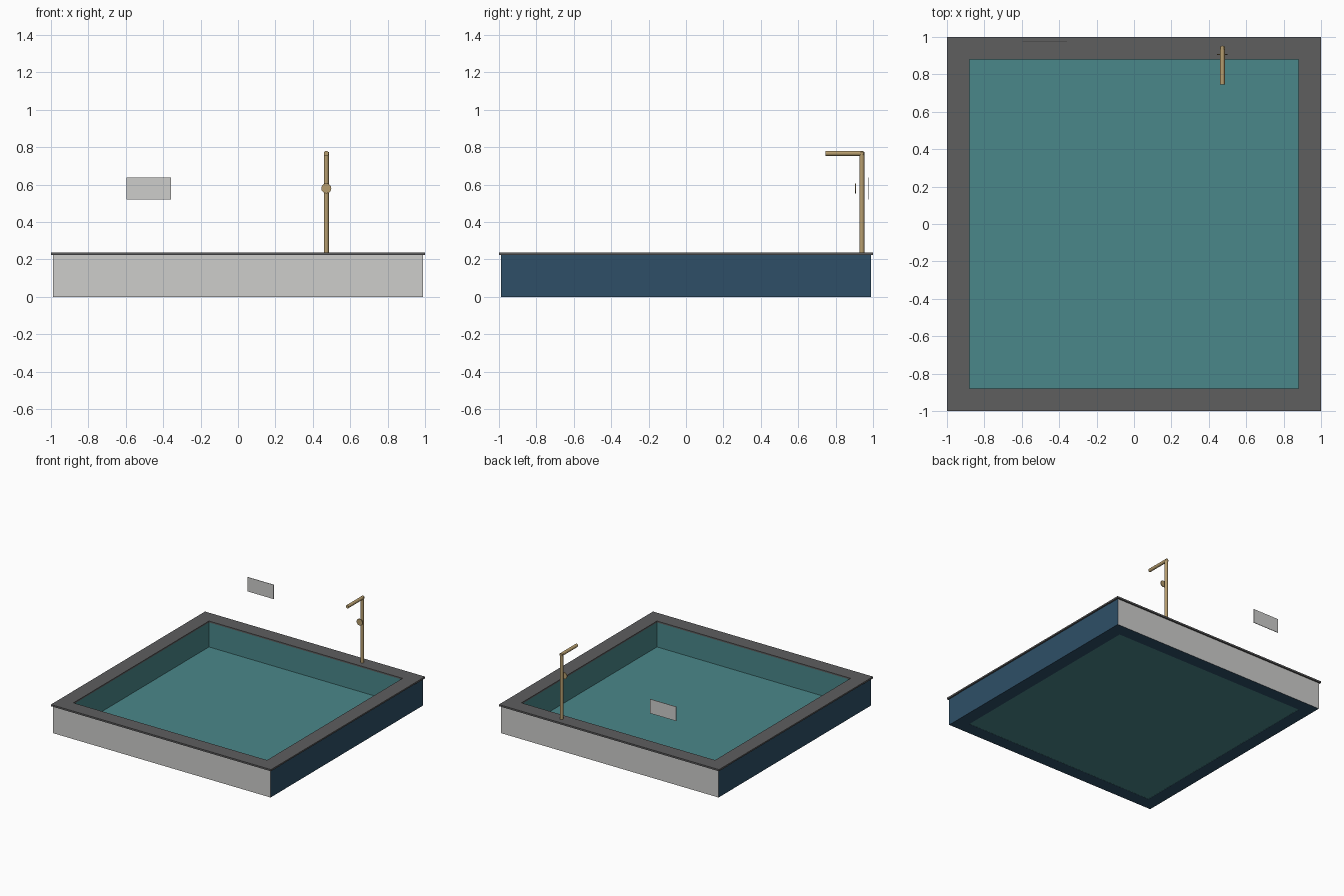
import bpy, bmesh, math
from mathutils import Matrix, Vector

if "Cube" in bpy.data.objects:
    bpy.data.objects.remove(bpy.data.objects["Cube"])


def mat(name, rgb):
    m = bpy.data.materials.new(name)
    # sRGB 0-255 to linear
    lin = [((c / 255 + 0.055) / 1.055) ** 2.4 for c in rgb]
    m.diffuse_color = (*lin, 1)
    m.use_nodes = True
    m.node_tree.nodes["Principled BSDF"].inputs["Base Color"].default_value = m.diffuse_color
    return m


GREY = mat("pale_grey", (205, 205, 203))
NAVY = mat("navy", (46, 79, 103))
TEAL = mat("teal", (74, 135, 138))
STONE = mat("dark_stone", (94, 94, 95))
BRASS = mat("brass", (182, 157, 110))


def add(name, bm, mats, rule=None):
    for f in bm.faces:
        f.normal_update()
        f.material_index = rule(f) if rule else 0
    me = bpy.data.meshes.new(name)
    bm.to_mesh(me)
    bm.free()
    for m in mats:
        me.materials.append(m)
    ob = bpy.data.objects.new(name, me)
    bpy.context.collection.objects.link(ob)
    return ob


def box(name, lo, hi, mats, rule=None):
    lo, hi = Vector(lo), Vector(hi)
    bm = bmesh.new()
    bmesh.ops.create_cube(bm, size=1, matrix=Matrix.Translation((lo + hi) / 2)
                          @ Matrix.Diagonal((*(hi - lo), 1)))
    return add(name, bm, mats, rule)


def rod(name, a, b, r, sides, mats):
    a, b = Vector(a), Vector(b)
    d = b - a
    rot = d.to_track_quat('Z', 'Y').to_matrix().to_4x4()
    bm = bmesh.new()
    bmesh.ops.create_cone(bm, cap_ends=True, segments=sides, radius1=r, radius2=r,
                          depth=d.length, matrix=Matrix.Translation((a + b) / 2) @ rot)
    ob = add(name, bm, mats)
    bpy.context.view_layer.objects.active = ob
    ob.select_set(True)
    bpy.ops.object.shade_smooth_by_angle(angle=math.radians(50))
    ob.select_set(False)
    return ob


OUT, INN, TOP, RIM = 0.988, 0.88, 0.225, 0.237


# walls: pale front and back, navy sides, teal where they face the water
def wall_rule(f):
    n, c = f.normal, f.calc_center_median()
    if abs(n.z) > 0.5:
        return 0
    if n.x * c.x + n.y * c.y < 0:
        return 1
    return 2 if abs(n.y) > 0.5 else 0


for s, tag in ((-1, "front"), (1, "back")):
    y = sorted((s * INN, s * OUT))
    box(tag + "_wall", (-OUT, y[0], 0), (OUT, y[1], TOP), [NAVY, TEAL, GREY], wall_rule)
    y = sorted((s * INN, s))
    box(tag + "_rim", (-1, y[0], TOP - 0.002), (1, y[1], RIM), [STONE])
for s, tag in ((-1, "left"), (1, "right")):
    x = sorted((s * INN, s * OUT))
    box(tag + "_wall", (x[0], -INN, 0), (x[1], INN, TOP), [NAVY, TEAL, GREY], wall_rule)
    x = sorted((s * INN, s))
    box(tag + "_rim", (x[0], -INN, TOP), (x[1], INN, RIM), [STONE])

# basin floor
box("basin_floor", (-INN, -INN, 0.001), (INN, INN, 0.024), [TEAL])

# tap
rod("tap_post", (0.472, 0.94, RIM - 0.005), (0.472, 0.94, 0.775), 0.0135, 12, [BRASS])
rod("tap_spout", (0.472, 0.95, 0.767), (0.472, 0.745, 0.767), 0.0135, 12, [BRASS])
rod("tap_knob", (0.472, 0.909, 0.58), (0.472, 0.903, 0.58), 0.027, 12, [BRASS])

# wall plate behind the pool
box("wall_plate", (-0.595, 0.975, 0.52), (-0.358, 0.979, 0.637), [GREY])
